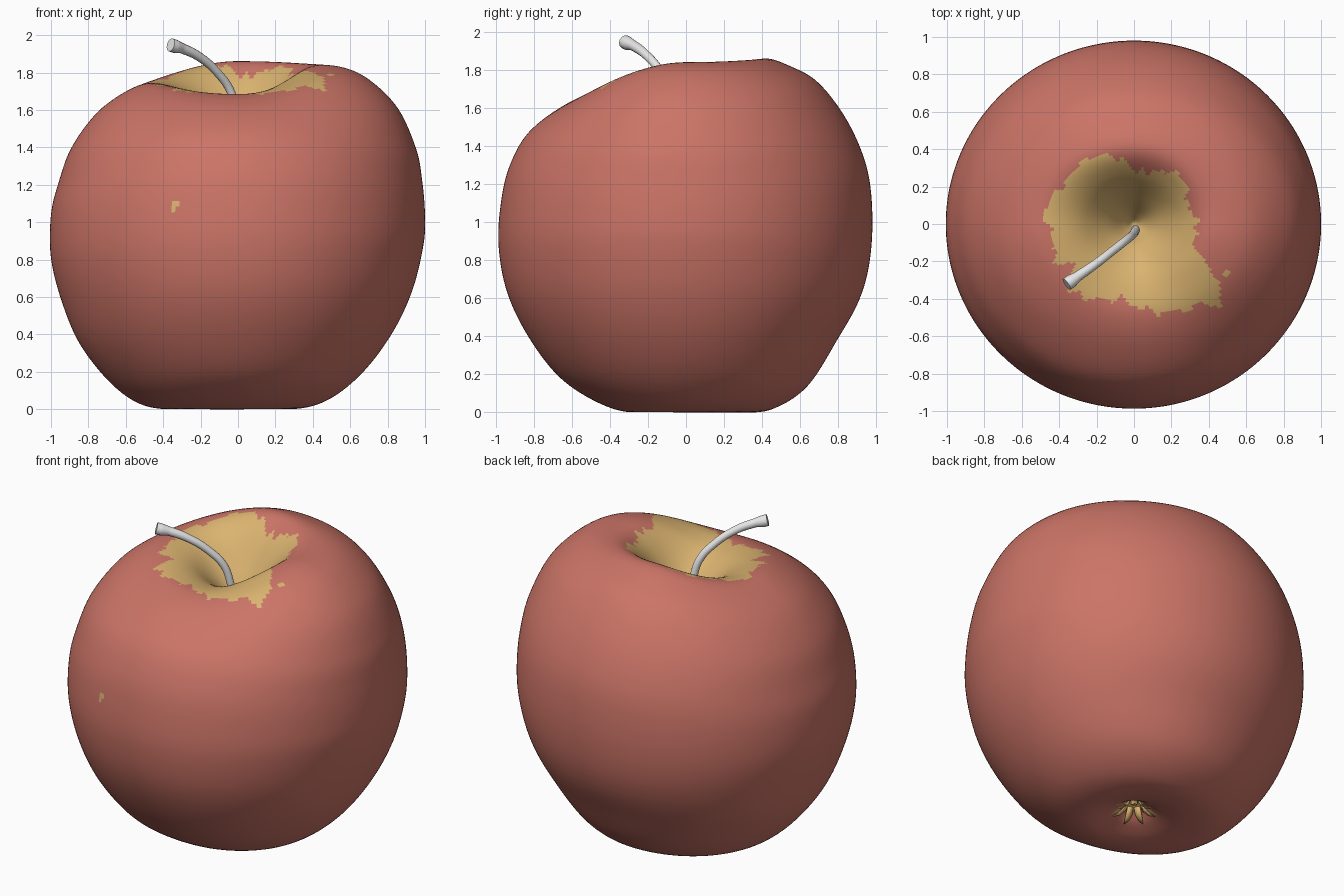
import bpy, bmesh, math
from mathutils import Vector

if "Cube" in bpy.data.objects:
    bpy.data.objects.remove(bpy.data.objects["Cube"])

def mat(name, rgb):
    m = bpy.data.materials.new(name)
    m.diffuse_color = (*rgb, 1)
    m.use_nodes = True
    m.node_tree.nodes["Principled BSDF"].inputs["Base Color"].default_value = m.diffuse_color
    return m

RED = mat("apple red", (0.60, 0.175, 0.135))
TAN = mat("russet tan", (0.70, 0.45, 0.16))
GREY = mat("stem grey", (0.8, 0.8, 0.8))

# Profiles (radius, height), bottom to top, shared dimple ends
LOW = [(0, .12), (.06, .10), (.15, .045), (.3, .012)]
TIP = [(.05, 1.46), (0, 1.41)]
RIGHT = LOW + [(.48, .06), (.66, .2), (.82, .41), (.93, .64), (.99, .88), (1, 1.04), (.985, 1.23),
               (.95, 1.41), (.84, 1.64), (.64, 1.81), (.42, 1.85), (.28, 1.77), (.14, 1.6)] + TIP
LEFT = LOW + [(.5, .03), (.67, .14), (.84, .35), (.94, .58), (1, .82), (1, 1.05), (.96, 1.22),
              (.89, 1.41), (.75, 1.6), (.58, 1.72), (.45, 1.755), (.3, 1.71), (.15, 1.58)] + TIP
FRONT = LOW + [(.48, .07), (.67, .2), (.83, .41), (.94, .64), (.985, .88), (.975, 1.1), (.93, 1.3),
               (.83, 1.48), (.65, 1.62), (.48, 1.69), (.34, 1.685), (.22, 1.64), (.11, 1.55)] + TIP
BACK = LOW + [(.46, .03), (.64, .15), (.80, .40), (.91, .6), (.965, .8), (.98, 1.05), (.95, 1.3),
              (.85, 1.54), (.70, 1.74), (.55, 1.83), (.4, 1.87), (.27, 1.78), (.14, 1.6)] + TIP

def smooth(points, sub=7):
    """Catmull-Rom refinement; the ends mirror across the axis."""
    p = [Vector(q) for q in points]
    p = [Vector((-p[1].x, p[1].y))] + p + [Vector((-p[-2].x, p[-2].y))]
    out = []
    for i in range(1, len(p) - 2):
        a, b, c, d = p[i - 1:i + 3]
        for k in range(sub):
            t = k / sub
            out.append(0.5 * (2 * b + (c - a) * t + (2 * a - 5 * b + 4 * c - d) * t * t
                              + (3 * b - a - 3 * c + d) * t ** 3))
    return out + [p[-2]]

# Outline of the tan patch: angle in degrees, radius
PATCH = [(0, .34), (20, .30), (45, .37), (72, .29), (88, .28), (105, .37), (125, .43), (150, .43),
         (172, .49), (190, .43), (205, .47), (214, .38), (226, .50), (240, .46), (260, .40),
         (280, .47), (295, .52), (308, .55), (317, .63), (325, .57), (332, .42), (342, .33), (360, .34)]

def patch_radius(deg):
    for (a, r), (b, s) in zip(PATCH, PATCH[1:]):
        if a <= deg <= b:
            base = r + (s - r) * (deg - a) / (b - a)
            return base + .012 * math.sin(math.radians(deg * 23)) + .008 * math.sin(math.radians(deg * 37))
    return .34

def is_tan(c):
    r = math.hypot(c.x, c.y)
    deg = math.degrees(math.atan2(c.y, c.x)) % 360
    if c.z > 1.35:
        return r < patch_radius(deg) or math.hypot(c.x - .49, c.y + .26) < .02
    if c.z < .13 and r < .15:                      # star around the calyx
        return r < .06 + .075 * max(0, math.cos(math.radians(deg * 7))) ** 2
    dx, dz = c.x + .34, c.z - 1.10                 # small fleck on the front
    return c.y < 0 and ((dx - .25 * dz) / .024) ** 2 + (dz / .032) ** 2 < 1

# Apple body: four profiles blended around the axis
N = 288
prof = {k: smooth(v) for k, v in dict(r=RIGHT, l=LEFT, f=FRONT, b=BACK).items()}
rows = len(prof['r'])
bm = bmesh.new()
rings = []
for i in range(rows):
    if i in (0, rows - 1):
        rings.append([bm.verts.new((0, 0, prof['r'][i].y))] * N)
        continue
    ring = []
    for j in range(N):
        th = 2 * math.pi * j / N
        cs, sn = math.cos(th), math.sin(th)
        q = prof['r' if cs > 0 else 'l'][i] * cs * cs + prof['b' if sn > 0 else 'f'][i] * sn * sn
        ring.append(bm.verts.new((q.x * cs, q.x * sn, q.y)))
    rings.append(ring)
for lo, hi in zip(rings, rings[1:]):
    for j in range(N):
        k = (j + 1) % N
        quad = list(dict.fromkeys((lo[j], lo[k], hi[k], hi[j])))
        f = bm.faces.new(quad)
        f.smooth = True
        f.material_index = int(is_tan(f.calc_center_median()))
zmin = min(v.co.z for v in bm.verts)
for v in bm.verts:
    v.co.z -= zmin
me = bpy.data.meshes.new("apple_body")
bm.to_mesh(me)
bm.free()
me.materials.append(RED)
me.materials.append(TAN)
bpy.context.collection.objects.link(bpy.data.objects.new("apple_body", me))

# Stem: bent tapered tube with flared tip
cu = bpy.data.curves.new("stem", 'CURVE')
cu.dimensions = '3D'
cu.bevel_depth = 0.024
cu.bevel_resolution = 4
cu.use_fill_caps = True
path = [(.01, -.03, 1.40, 1), (-.01, -.06, 1.58, .95), (-.04, -.085, 1.70, .95), (-.11, -.14, 1.80, .95),
        (-.20, -.21, 1.88, 1), (-.30, -.28, 1.93, 1.15), (-.335, -.305, 1.94, 1.5), (-.36, -.322, 1.948, 1.5)]
sp = cu.splines.new('BEZIER')
sp.bezier_points.add(len(path) - 1)
for bp, (x, y, z, r) in zip(sp.bezier_points, path):
    bp.co = (x, y, z)
    bp.radius = r
    bp.handle_left_type = bp.handle_right_type = 'AUTO'
cu.materials.append(GREY)
stem = bpy.data.objects.new("stem", cu)
bpy.context.collection.objects.link(stem)
bpy.context.view_layer.objects.active = stem
stem.select_set(True)
bpy.ops.object.convert(target='MESH')
bpy.ops.object.shade_smooth_by_angle(angle=math.radians(50))

# Calyx: ring of little curled sepals in the bottom dimple
bm = bmesh.new()
for s in range(7):
    th = 2 * math.pi * s / 7
    out, side = Vector((math.cos(th), math.sin(th), 0)), Vector((-math.sin(th), math.cos(th), 0))
    prev = None
    for r, z, w in [(.035, .11, .018), (.06, .06, .02), (.09, .035, .014), (.125, .025, .002)]:
        c = out * r + Vector((0, 0, z))
        cur = [bm.verts.new(c - side * w), bm.verts.new(c + side * w)]
        if prev:
            bm.faces.new((prev[0], prev[1], cur[1], cur[0])).smooth = True
        prev = cur
me = bpy.data.meshes.new("calyx")
bm.to_mesh(me)
bm.free()
me.materials.append(TAN)
calyx = bpy.data.objects.new("calyx", me)
bpy.context.collection.objects.link(calyx)
sol = calyx.modifiers.new("thickness", 'SOLIDIFY')
sol.thickness = 0.005
